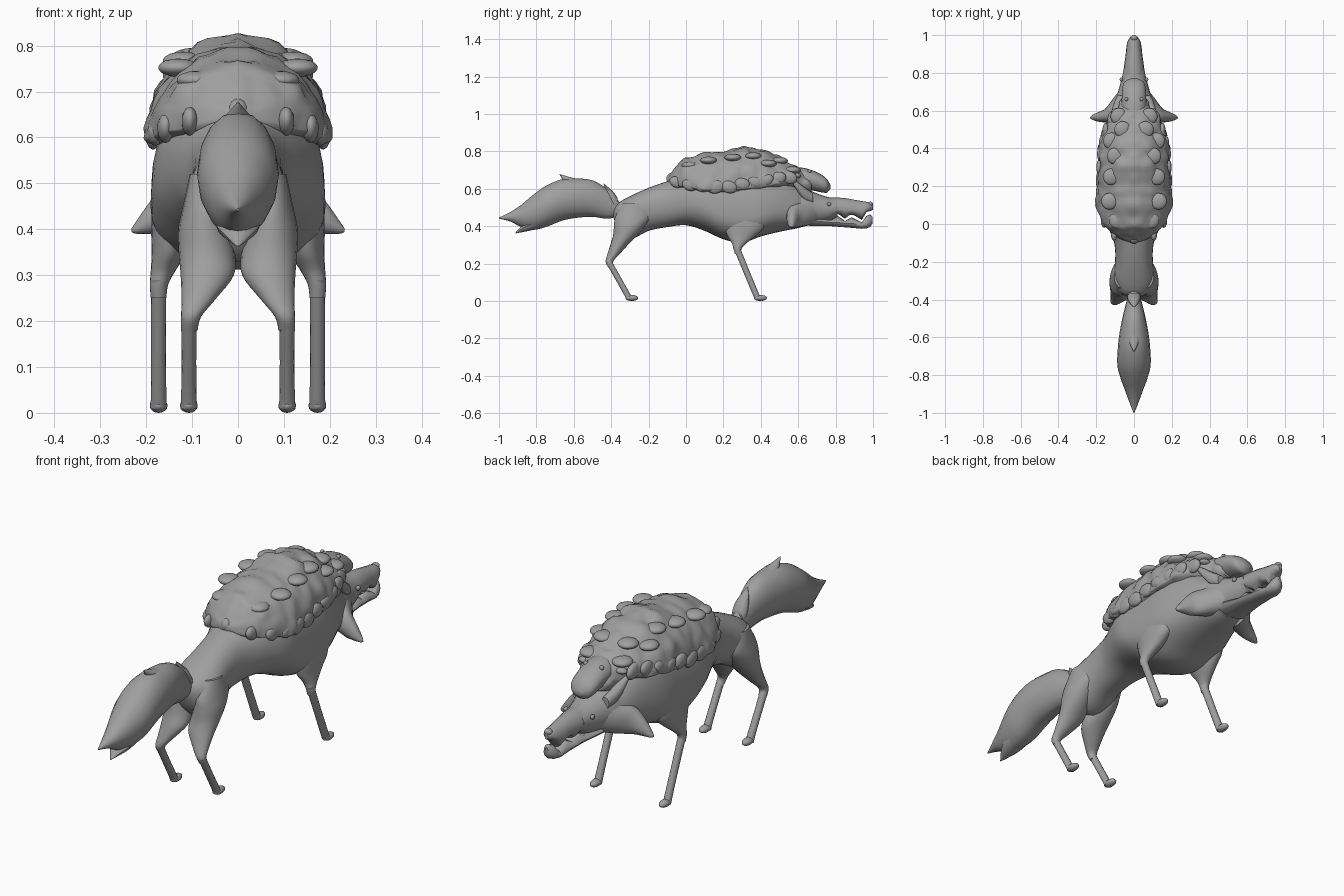
import bpy, bmesh, math, random
from mathutils import Vector, noise

random.seed(4)
grey = bpy.data.materials.new("grey")
grey.diffuse_color = (0.35, 0.35, 0.35, 1)


def finish(ob, mirror=False, angle=40):
    ob.data.materials.append(grey)
    bpy.ops.object.select_all(action='DESELECT')
    ob.select_set(True)
    bpy.context.view_layer.objects.active = ob
    bpy.ops.object.shade_smooth_by_angle(angle=math.radians(angle))
    if mirror:
        ob.modifiers.new("mirror", 'MIRROR')
    return ob


def spline(st, steps):
    """Catmull-Rom interpolation of the stations."""
    out = []
    for i in range(len(st) - 1):
        p0, p1, p2, p3 = st[max(i - 1, 0)], st[i], st[i + 1], st[min(i + 2, len(st) - 1)]
        for k in range(steps):
            t = k / steps
            out.append([0.5 * (2 * b + (c - a) * t + (2 * a - 5 * b + 4 * c - d) * t * t
                               + (3 * b - a - 3 * c + d) * t ** 3)
                        for a, b, c, d in zip(p0, p1, p2, p3)])
    return out + [list(st[-1])]


def loft(name, st, axis='y', n=24, steps=4, mirror=False, lump=0.0, power=1.0, angle=40):
    """Oval rings along an axis; station = position, u, v, half width, height up, height down."""
    bm = bmesh.new()
    rings = []
    for t, u, v, ru, up, dn in (spline(st, steps) if steps > 1 else st):
        ring = []
        for k in range(n):
            a = 2 * math.pi * k / n
            c, s = math.cos(a), math.sin(a)
            c = math.copysign(abs(c) ** power, c)
            s = math.copysign(abs(s) ** power, s)
            pu = u + max(ru, .001) * c
            pv = v + max(up if s > 0 else dn, .001) * s
            p = {'x': (t, pu, pv), 'y': (pu, t, pv), 'z': (pu, pv, t)}[axis]
            p = Vector(p)
            if lump:
                q = Vector((abs(p.x), p.y, p.z))
                f = lump * (noise.noise(q * 13) + 0.5 * noise.noise(q * 27))
                p += Vector((c, 0, s)) * f
            ring.append(bm.verts.new(p))
        rings.append(ring)
    for r, q in zip(rings, rings[1:]):
        for k in range(n):
            bm.faces.new((r[k], r[(k + 1) % n], q[(k + 1) % n], q[k]))
    bm.faces.new(rings[0])
    bm.faces.new(rings[-1])
    bmesh.ops.recalc_face_normals(bm, faces=bm.faces)
    me = bpy.data.meshes.new(name)
    bm.to_mesh(me)
    bm.free()
    ob = bpy.data.objects.new(name, me)
    bpy.context.collection.objects.link(ob)
    return finish(ob, mirror, angle)


def band(rows):
    """Rows of y, top, middle, bottom, half width on the centre line."""
    return [(y, 0, m, w, t - m, m - b) for y, t, m, b, w in rows]


def ball(name, loc, size, mirror=False, tilt=0):
    bpy.ops.mesh.primitive_uv_sphere_add(segments=14, ring_count=9)
    ob = bpy.context.object
    ob.name = name
    for v in ob.data.vertices:
        x, y, z = (v.co[i] * size[i] for i in range(3))
        c, s = math.cos(tilt), math.sin(tilt)
        v.co = (x + loc[0], y * c - z * s + loc[1], y * s + z * c + loc[2])
    ob.data.update()
    return finish(ob, mirror, 60)


# Torso
loft("body", band([
    (-.39, .49, .47, .45, .02), (-.36, .525, .46, .38, .08), (-.3, .56, .45, .33, .112),
    (-.2, .605, .49, .375, .10), (-.1, .64, .52, .395, .105), (0, .67, .53, .405, .145),
    (.1, .71, .51, .375, .183), (.2, .74, .46, .33, .19), (.3, .75, .45, .312, .19),
    (.4, .74, .46, .345, .185), (.5, .70, .49, .37, .158), (.6, .62, .49, .39, .12),
    (.67, .57, .48, .41, .07)]), n=32, power=.9)

# Hind thighs, shoulders and thin lower legs
loft("thigh", [(.52, .06, -.28, .045, .06, .06), (.45, .07, -.28, .05, .09, .098),
               (.4, .072, -.30, .058, .08, .085), (.35, .068, -.325, .061, .065, .065),
               (.3, .067, -.357, .058, .047, .048), (.25, .085, -.388, .038, .033, .032),
               (.21, .102, -.409, .022, .019, .021), (.18, .106, -.398, .018, .018, .018)],
     'z', 20, mirror=True)
loft("hind_leg", [(.205, .107, -.41, .017, .018, .018), (.11, .107, -.357, .016, .018, .018),
                  (.03, .107, -.312, .017, .018, .018), (.008, .107, -.305, .018, .018, .014)],
     'z', 14, steps=2, mirror=True)
loft("shoulder", [(.48, .14, .31, .045, .11, .11), (.4, .145, .315, .044, .105, .11),
                  (.35, .15, .30, .038, .075, .08), (.31, .163, .285, .027, .04, .04),
                  (.28, .172, .275, .02, .022, .022), (.25, .173, .28, .017, .018, .018)],
     'z', 20, mirror=True)
loft("front_leg", [(.29, .173, .268, .017, .019, .018), (.15, .173, .326, .016, .018, .018),
                   (.03, .173, .376, .017, .018, .018), (.008, .173, .383, .018, .018, .014)],
     'z', 14, steps=2, mirror=True)
ball("hind_paw", (.107, -.29, .016), (.02, .035, .016), True)
ball("front_paw", (.173, .398, .016), (.02, .035, .016), True)

# Bushy tail with pointed tufts
loft("tail", band([
    (-.35, .52, .49, .46, .025), (-.39, .57, .50, .445, .035), (-.43, .605, .53, .44, .045),
    (-.5, .645, .55, .45, .062), (-.58, .655, .55, .445, .077), (-.66, .652, .54, .43, .086),
    (-.75, .615, .51, .395, .088), (-.82, .565, .48, .38, .07), (-.88, .515, .46, .395, .048),
    (-.94, .475, .45, .425, .026), (-1, .446, .443, .44, .002)]), n=16)
loft("tail_lower_tuft", band([(-.74, .48, .45, .40, .06), (-.83, .44, .41, .377, .048),
                              (-.88, .40, .385, .367, .025), (-.912, .365, .363, .361, .002)]), n=12)
loft("tail_upper_tuft", band([(-.52, .645, .61, .58, .04), (-.6, .657, .63, .6, .035),
                              (-.64, .668, .65, .62, .02), (-.675, .678, .676, .674, .002)]), n=12)
loft("tail_root_tuft", band([(-.365, .55, .51, .47, .03), (-.39, .585, .54, .49, .035),
                             (-.42, .612, .585, .55, .022), (-.44, .628, .626, .624, .002)]), n=12)

# Head: skull, jagged upper jaw, jagged lower jaw
loft("skull", band([
    (.48, .62, .49, .39, .12), (.56, .63, .49, .395, .122), (.63, .605, .49, .40, .11),
    (.7, .575, .49, .41, .085), (.76, .555, .49, .425, .068), (.81, .545, .50, .455, .056)]), n=24)
loft("upper_jaw", band([
    (.70, .57, .49, .44, .082), (.775, .552, .485, .445, .062), (.81, .553, .49, .468, .056),
    (.85, .55, .485, .44, .051), (.875, .546, .485, .46, .047), (.90, .541, .485, .458, .044),
    (.94, .534, .475, .434, .04), (.965, .53, .49, .475, .035), (.985, .525, .50, .481, .024),
    (1, .515, .50, .488, .008)]), n=16, steps=1)
loft("lower_jaw", band([
    (.66, .46, .43, .40, .08), (.775, .432, .42, .40, .056), (.81, .455, .42, .397, .051),
    (.85, .428, .415, .394, .046), (.885, .447, .415, .391, .043), (.94, .42, .405, .386, .038),
    (.965, .455, .41, .388, .033), (.985, .462, .42, .396, .024),
    (.998, .45, .43, .415, .008)]), n=16, steps=1)
ball("nose", (0, .985, .518), (.018, .016, .013))
ball("eye", (.067, .765, .518), (.009, .011, .011), True)

# Pointed cheek fur and ears
loft("cheek_fur", [(.07, .625, .48, .09, .075, .08), (.11, .60, .465, .065, .06, .07),
                   (.15, .575, .445, .038, .06, .054), (.19, .567, .42, .025, .042, .03),
                   (.22, .565, .402, .013, .018, .012), (.232, .563, .398, .003, .004, .004)],
     'x', 16, mirror=True)
loft("ear", [(.68, .07, .55, .02, .025, .03), (.63, .088, .585, .022, .025, .04),
             (.59, .102, .625, .016, .016, .028), (.55, .115, .663, .002, .002, .002)],
     'y', 12, mirror=True)

# Woolly fleece over the back
loft("fleece", band([
    (-.1, .655, .645, .635, .01), (-.08, .685, .635, .615, .07), (-.04, .73, .62, .60, .125),
    (0, .765, .615, .59, .16), (.1, .79, .60, .575, .193), (.2, .803, .595, .565, .199),
    (.3, .82, .605, .58, .195), (.4, .808, .61, .585, .188), (.5, .77, .635, .60, .158),
    (.56, .735, .645, .60, .13), (.62, .70, .64, .58, .09), (.67, .66, .62, .59, .05)]),
     n=56, steps=6, lump=.016, angle=60)
ball("fleece_tail", (0, -.075, .655), (.025, .03, .03))

# Wool curls along the hem and over the shoulders
for y, x, z in ((-.05, .105, .635), (.02, .158, .62), (.09, .18, .61), (.16, .185, .61),
                (.23, .185, .61), (.30, .182, .625), (.37, .178, .635), (.43, .168, .645),
                (.49, .15, .655), (.55, .122, .66)):
    r = random.uniform(.032, .042)
    ball("hem_curl", (x, y, z), (.018, r + .006, r * .85), True, random.uniform(-.5, .5))
for y, x, z in ((.02, .09, .725), (.12, .13, .752), (.25, .12, .767), (.36, .10, .775),
                (.44, .12, .735), (.5, .06, .75), (.57, .08, .70)):
    ball("back_curl", (x, y, z), (.045, .045, .02), True)

# Empty sheep head hanging over the brow
loft("fleece_head", band([
    (.56, .715, .66, .60, .06), (.62, .713, .66, .60, .066), (.68, .697, .65, .59, .064),
    (.73, .672, .63, .58, .06), (.755, .65, .62, .58, .048), (.772, .62, .61, .60, .015)]), n=20)
ball("fleece_eye", (.04, .66, .693), (.01, .01, .01), True)
ball("fleece_ear", (.09, .595, .67), (.03, .02, .014), True)
